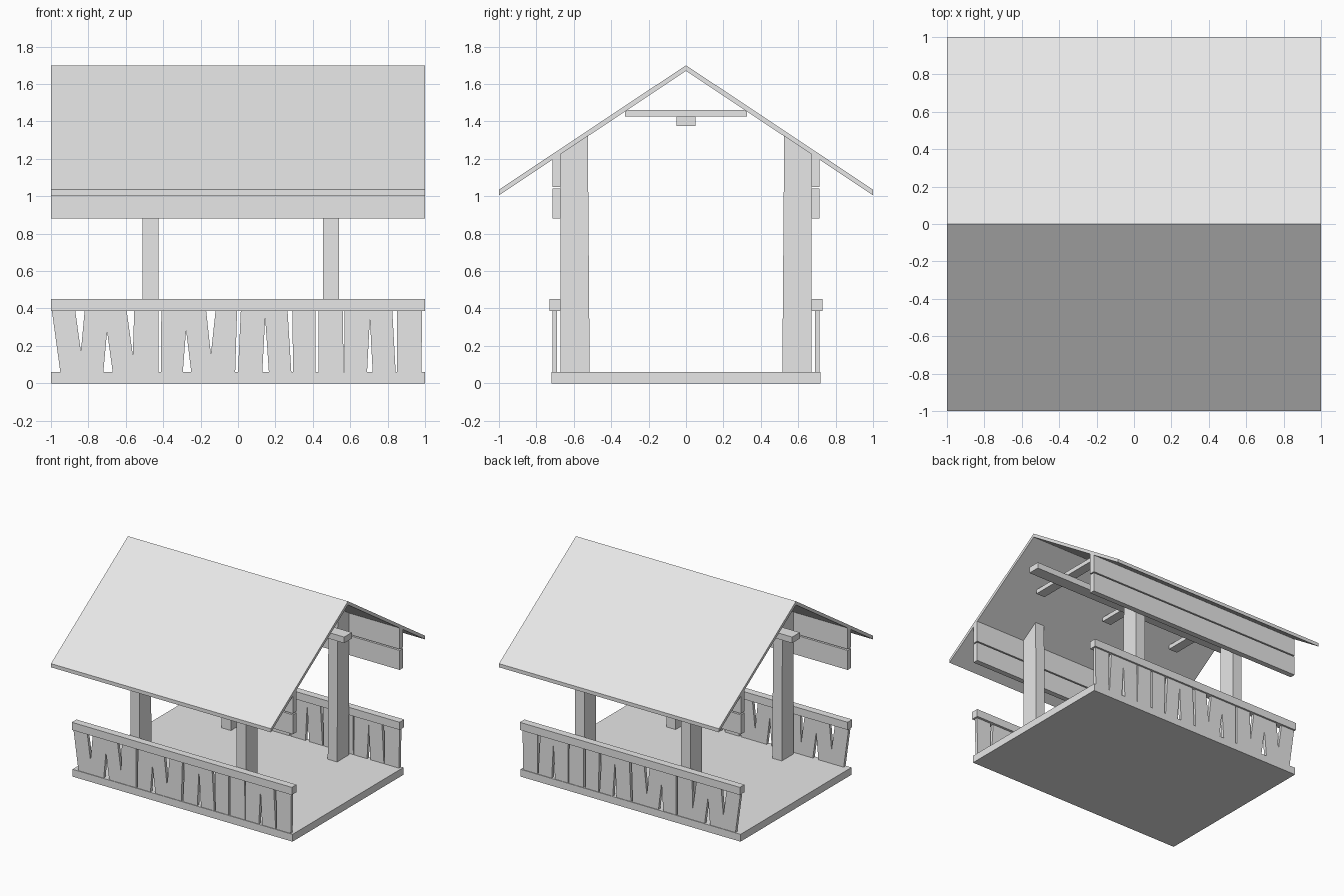
import bpy, bmesh
from mathutils import Vector

old = bpy.data.objects.get("Cube")
if old:
    bpy.data.objects.remove(old)

grey = bpy.data.materials.new("plain_grey")
grey.use_nodes = True
COLOUR = (0.8, 0.8, 0.8, 1)
grey.diffuse_color = COLOUR
grey.node_tree.nodes["Principled BSDF"].inputs["Base Color"].default_value = COLOUR


def add_prism(bm, points, depth):
    """Extrude a closed outline of 3D points along a depth vector."""
    face = bm.faces.new([bm.verts.new(p) for p in points])
    result = bmesh.ops.extrude_face_region(bm, geom=[face], use_keep_orig=True)
    moved = [v for v in result["geom"] if isinstance(v, bmesh.types.BMVert)]
    bmesh.ops.translate(bm, verts=moved, vec=Vector(depth))


def finish(name, bm):
    bmesh.ops.recalc_face_normals(bm, faces=bm.faces)
    mesh = bpy.data.meshes.new(name)
    bm.to_mesh(mesh)
    bm.free()
    mesh.materials.append(grey)
    obj = bpy.data.objects.new(name, mesh)
    bpy.context.collection.objects.link(obj)
    return obj


def beam(name, profile, x0, x1):
    """Solid with a (y, z) profile running from x0 to x1."""
    bm = bmesh.new()
    add_prism(bm, [(x0, y, z) for y, z in profile], (x1 - x0, 0, 0))
    return finish(name, bm)


def rect(y0, y1, z0, z1):
    return [(y0, z0), (y1, z0), (y1, z1), (y0, z1)]


RIDGE, UNDER, EAVE, THICK = 1.70, 1.67, 1.005, 0.03


def under_roof(y):
    """Height of the roof's underside at a given y."""
    return UNDER - (UNDER - EAVE) * abs(y)


# Floor and gable roof
beam("floor", rect(-0.72, 0.72, 0, 0.06), -1, 1)
beam("roof", [(-1, EAVE), (0, UNDER), (1, EAVE),
              (1, EAVE + THICK), (0, RIDGE), (-1, EAVE + THICK)], -1, 1)

# Long beam under the ridge and the cross ties it carries
beam("ridge_beam", rect(-0.05, 0.05, 1.375, 1.425), -1, 1)
for i, x in enumerate((-0.66, 0, 0.66)):
    beam(f"cross_tie_{i + 1}",
         [(-0.325, 1.425), (0.325, 1.425), (0.325, under_roof(0.325)),
          (0.31, 1.46), (-0.31, 1.46), (-0.325, under_roof(0.325))],
         x - 0.04, x + 0.04)

# Uneven slats: left edge top, left edge bottom, right edge top, right edge bottom
SLATS = [
    (-0.995, -0.95, -0.87, -0.825), (-0.82, -0.85, -0.69, -0.72),
    (-0.715, -0.67, -0.595, -0.55), (-0.555, -0.565, -0.425, -0.425),
    (-0.41, -0.412, -0.27, -0.295), (-0.29, -0.25, -0.17, -0.135),
    (-0.12, -0.155, -0.005, -0.015), (0.015, 0, 0.147, 0.13),
    (0.143, 0.165, 0.265, 0.285), (0.29, 0.295, 0.415, 0.415),
    (0.43, 0.43, 0.56, 0.565), (0.57, 0.57, 0.707, 0.69),
    (0.703, 0.72, 0.825, 0.843), (0.85, 0.85, 0.985, 0.98),
]

# Front and back sides mirror each other
for side, s in (("front", -1), ("back", 1)):
    # Posts with tops cut to the roof slope
    post = [(s * 0.67, 0.06), (s * 0.515, 0.06),
            (s * 0.525, under_roof(0.525)), (s * 0.67, under_roof(0.67))]
    beam(f"{side}_right_post", post, -0.51, -0.425)
    beam(f"{side}_left_post", post, 0.455, 0.54)

    # Two boards under the eave, the upper one cut to the roof slope
    beam(f"{side}_lower_board", rect(s * 0.67, s * 0.715, 0.88, 1.04), -1, 1)
    beam(f"{side}_upper_board",
         [(s * 0.67, 1.05), (s * 0.715, 1.05),
          (s * 0.715, under_roof(0.715)), (s * 0.67, under_roof(0.67))], -1, 1)

    # Railing
    beam(f"{side}_handrail", rect(s * 0.67, s * 0.73, 0.387, 0.45), -1, 1)
    bm = bmesh.new()
    for lt, lb, rt, rb in SLATS:
        y = s * 0.69
        add_prism(bm, [(lb, y, 0.06), (rb, y, 0.06), (rt, y, 0.387), (lt, y, 0.387)],
                  (0, s * 0.025, 0))
    finish(f"{side}_railing_slats", bm)
